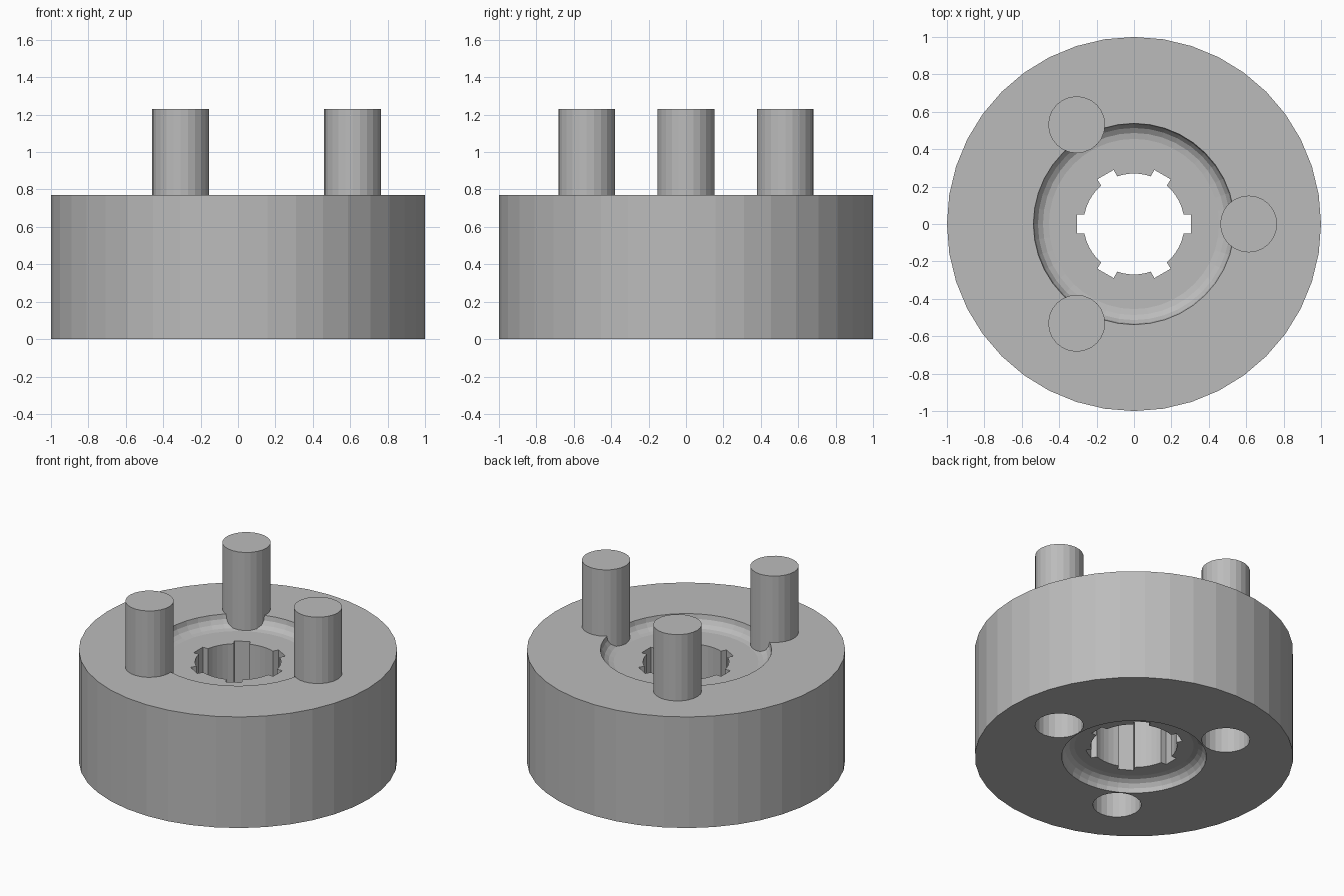
import bpy, bmesh
from math import sin, cos, pi, radians, sqrt
from mathutils import Matrix, Vector

cube = bpy.data.objects.get("Cube")
if cube:
    bpy.data.objects.remove(cube, do_unlink=True)

HEIGHT = 0.77
PIN_RING, PIN_RADIUS, PIN_TOP = 0.613, 0.152, 1.23
PIN_ANGLES = [radians(a) for a in (0, 120, 240)]

steel = bpy.data.materials.new("grey_steel")
steel.use_nodes = True
grey = (0.5, 0.5, 0.5, 1)
steel.diffuse_color = grey
steel.node_tree.nodes["Principled BSDF"].inputs["Base Color"].default_value = grey


def make_object(name, bm):
    bmesh.ops.recalc_face_normals(bm, faces=bm.faces)
    mesh = bpy.data.meshes.new(name)
    bm.to_mesh(mesh)
    bm.free()
    mesh.materials.append(steel)
    obj = bpy.data.objects.new(name, mesh)
    bpy.context.collection.objects.link(obj)
    return obj


def cylinder(name, radius, bottom, top, x, y, sides=24):
    bm = bmesh.new()
    bmesh.ops.create_cone(bm, cap_ends=True, segments=sides, radius1=radius,
                          radius2=radius, depth=top - bottom,
                          matrix=Matrix.Translation((x, y, (top + bottom) / 2)))
    return make_object(name, bm)


def lathe(name, profile, steps):
    bm = bmesh.new()
    verts = [bm.verts.new((r, 0, z)) for r, z in profile]
    edges = [bm.edges.new(pair) for pair in zip(verts, verts[1:])]
    bmesh.ops.spin(bm, geom=verts + edges, cent=(0, 0, 0), axis=(0, 0, 1),
                   angle=2 * pi, steps=steps)
    bmesh.ops.remove_doubles(bm, verts=bm.verts, dist=1e-4)
    bmesh.ops.dissolve_limit(bm, angle_limit=0.001, verts=bm.verts, edges=bm.edges)
    return make_object(name, bm)


def cove(floor_radius, size, rim_z, up):
    """Quarter-round recess edge, from the rim down to the floor."""
    return [(floor_radius + size * cos(t), rim_z - up * size * sin(t))
            for t in (i * pi / 8 for i in range(5))]


def cut(target, cutter):
    cutter.hide_render = True
    mod = target.modifiers.new("cut", 'BOOLEAN')
    mod.operation, mod.solver, mod.object = 'DIFFERENCE', 'EXACT', cutter
    bpy.context.view_layer.objects.active = target
    bpy.ops.object.modifier_apply(modifier=mod.name)
    bpy.data.objects.remove(cutter, do_unlink=True)


# Hub body with a coved recess on both faces
top_cove = cove(0.455, 0.083, HEIGHT, 1)
bottom_cove = cove(0.375, 0.08, 0, -1)
profile = [(0, top_cove[-1][1])] + top_cove[::-1] + [(1, HEIGHT), (1, 0)]
profile += bottom_cove + [(0, bottom_cove[-1][1])]
body = lathe("hub_body", profile, 40)

# Splined bore: a round hole with six square keyways
BORE, KEY_DEPTH, KEY_HALF = 0.27, 0.305, 0.05
bm = bmesh.new()
outline = []
key_angle = math_half = sqrt(1) * KEY_HALF / BORE
for k in range(6):
    turn = Matrix.Rotation(k * pi / 3, 3, 'Z')
    root = sqrt(BORE ** 2 - KEY_HALF ** 2)
    points = [(root, -KEY_HALF), (KEY_DEPTH, -KEY_HALF),
              (KEY_DEPTH, KEY_HALF), (root, KEY_HALF)]
    gap = pi / 3 - 2 * key_angle
    points += [(BORE * cos(a), BORE * sin(a))
               for a in (key_angle + gap * i / 5 for i in range(1, 5))]
    outline += [bm.verts.new(turn @ Vector((x, y, -0.2))) for x, y in points]
face = bm.faces.new(outline)
result = bmesh.ops.extrude_face_region(bm, geom=[face])
bmesh.ops.translate(bm, vec=(0, 0, 1.4),
                    verts=[v for v in result["geom"] if isinstance(v, bmesh.types.BMVert)])
cut(body, make_object("bore_cutter", bm))

# Drive pins on top, matching sockets underneath
for i, a in enumerate(PIN_ANGLES):
    x, y = PIN_RING * cos(a), PIN_RING * sin(a)
    cut(body, cylinder("socket_cutter", PIN_RADIUS, -0.2, 0.46, x, y))
    cylinder(f"drive_pin_{i + 1}", PIN_RADIUS, 0.65, PIN_TOP, x, y)
